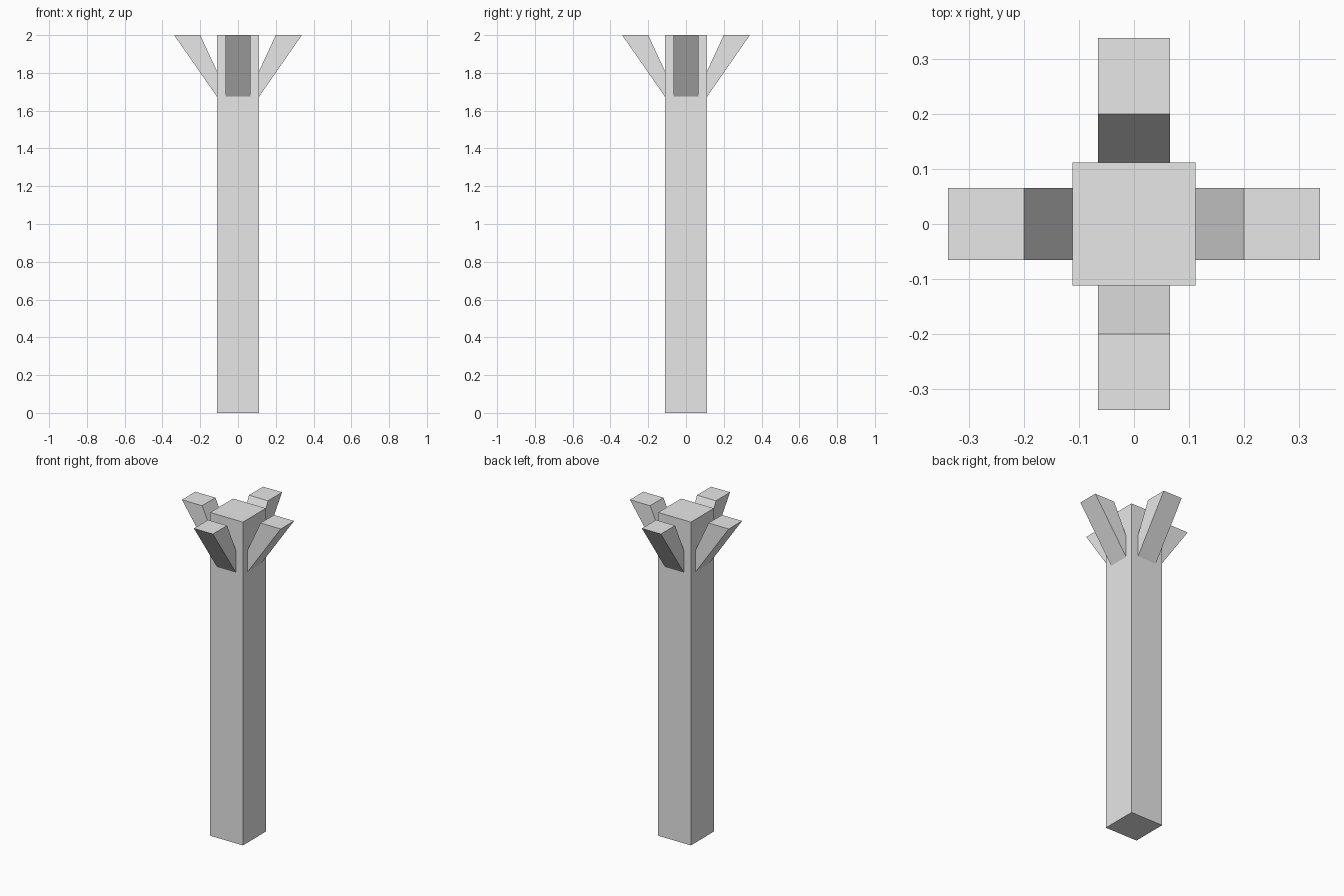
import bpy, bmesh
from math import pi
from mathutils import Matrix

if "Cube" in bpy.data.objects:
    bpy.data.objects.remove(bpy.data.objects["Cube"])

HALF = 0.112     # post half width
BRACE = 0.065    # brace half width

grey = bpy.data.materials.new("light_grey")
grey.diffuse_color = (0.8, 0.8, 0.8, 1)
grey.use_nodes = True
grey.node_tree.nodes["Principled BSDF"].inputs["Base Color"].default_value = grey.diffuse_color


def extrude_profile(name, pts, vec, matrix=Matrix()):
    """Extrude a flat polygon along vec into a closed solid."""
    bm = bmesh.new()
    face = bm.faces.new([bm.verts.new(p) for p in pts])
    ext = bmesh.ops.extrude_face_region(bm, geom=[face], use_keep_orig=True)
    verts = [g for g in ext["geom"] if isinstance(g, bmesh.types.BMVert)]
    bmesh.ops.translate(bm, verts=verts, vec=vec)
    bmesh.ops.transform(bm, matrix=matrix, verts=bm.verts)
    bmesh.ops.recalc_face_normals(bm, faces=bm.faces)
    mesh = bpy.data.meshes.new(name)
    bm.to_mesh(mesh)
    bm.free()
    mesh.materials.append(grey)
    obj = bpy.data.objects.new(name, mesh)
    bpy.context.collection.objects.link(obj)
    return obj


# Square post
extrude_profile("post", [(-HALF, -HALF, 0), (HALF, -HALF, 0),
                         (HALF, HALF, 0), (-HALF, HALF, 0)], (0, 0, 2))

# Four tapered braces flaring out from the top of the post
profile = [(HALF, 1.675), (0.338, 2.0), (0.2, 2.0), (HALF, 1.81)]
for i, side in enumerate(("right", "back", "left", "front")):
    extrude_profile(side + "_brace", [(x, -BRACE, z) for x, z in profile],
                    (0, 2 * BRACE, 0), Matrix.Rotation(i * pi / 2, 4, "Z"))
